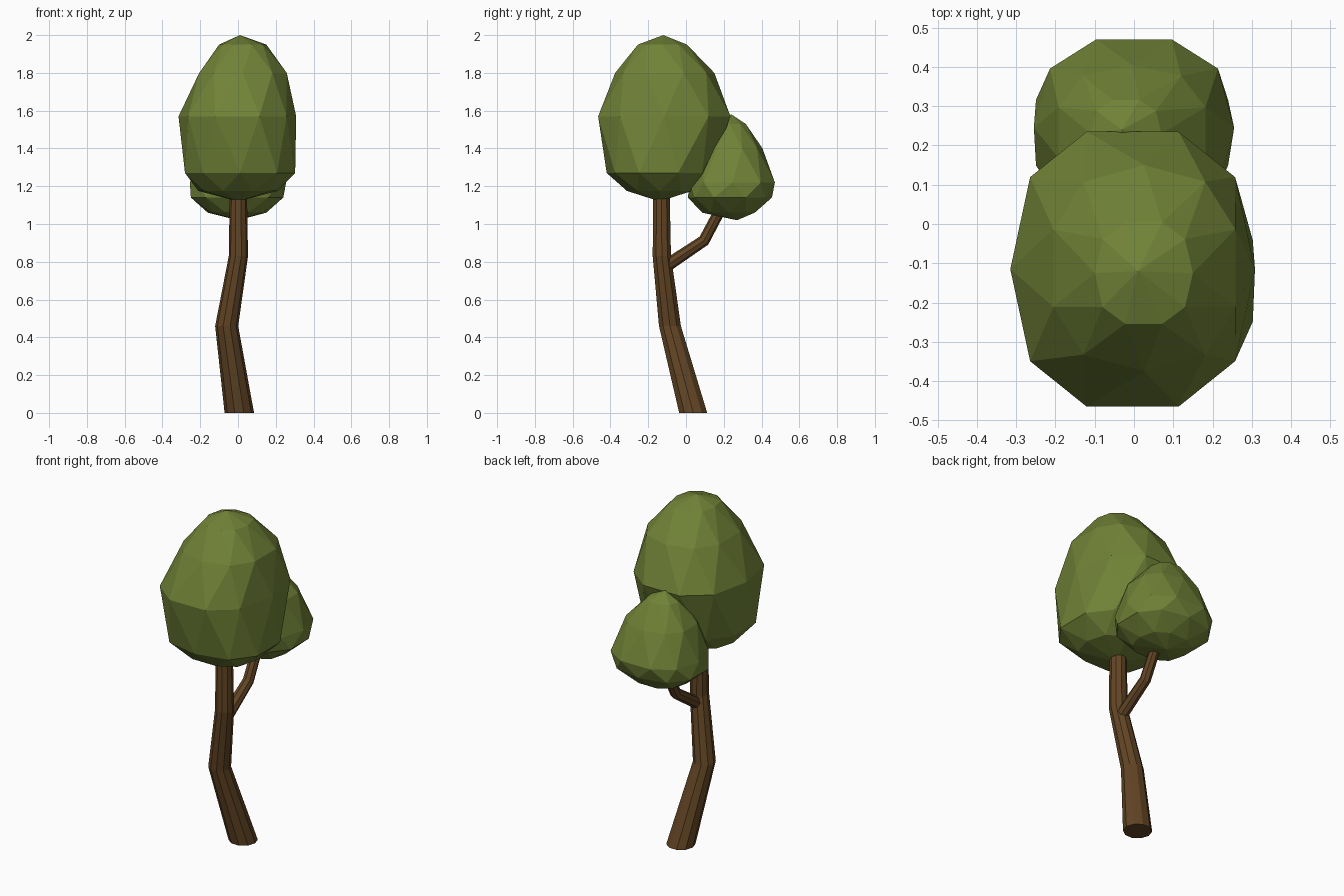
import bpy, bmesh, math
from mathutils import Vector

if "Cube" in bpy.data.objects:
    bpy.data.objects.remove(bpy.data.objects["Cube"])


def material(name, rgb):
    m = bpy.data.materials.new(name)
    m.diffuse_color = (*rgb, 1)
    m.use_nodes = True
    m.node_tree.nodes["Principled BSDF"].inputs["Base Color"].default_value = m.diffuse_color
    return m


LEAF = material("leaf green", (0.165, 0.225, 0.038))
BARK = material("bark brown", (0.125, 0.060, 0.018))


def finish(bm, name, mat):
    bmesh.ops.recalc_face_normals(bm, faces=bm.faces)
    me = bpy.data.meshes.new(name)
    bm.to_mesh(me)
    bm.free()
    me.materials.append(mat)
    ob = bpy.data.objects.new(name, me)
    bpy.context.collection.objects.link(ob)
    return ob


def limb(name, path, sides, level_rings=False):
    """Tapered tube through (x, y, z, radius) points."""
    bm = bmesh.new()
    pts = [Vector(p[:3]) for p in path]
    rings = []
    for i, p in enumerate(pts):
        a, b = pts[max(i - 1, 0)], pts[min(i + 1, len(pts) - 1)]
        n = Vector((0, 0, 1)) if level_rings else (b - a).normalized()
        u = Vector((0, 1, 0)).cross(n).normalized()
        v = n.cross(u)
        ring = []
        for k in range(sides):
            t = math.tau * k / sides
            ring.append(bm.verts.new(p + path[i][3] * (u * math.cos(t) + v * math.sin(t))))
        rings.append(ring)
    for lo, hi in zip(rings, rings[1:]):
        for k in range(sides):
            j = (k + 1) % sides
            bm.faces.new((lo[k], lo[j], hi[j], hi[k]))
    bm.faces.new(rings[0][::-1])
    bm.faces.new(rings[-1])
    return finish(bm, name, BARK)


def crown(name, top, levels, bottom, sides=10, power=2.4):
    """Faceted leaf mass: hull of staggered rings (z, xmin, xmax, ymin, ymax)."""
    bm = bmesh.new()
    bm.verts.new(top)
    bm.verts.new(bottom)

    def sq(c):
        return math.copysign(abs(c) ** (2 / power), c)

    for i, (z, x0, x1, y0, y1) in enumerate(levels):
        for k in range(sides):
            t = math.tau * (k + 0.5 * (i % 2)) / sides
            bm.verts.new(((x0 + x1) / 2 + (x1 - x0) / 2 * sq(math.cos(t)),
                          (y0 + y1) / 2 + (y1 - y0) / 2 * sq(math.sin(t)), z))
    bmesh.ops.convex_hull(bm, input=bm.verts[:])
    bmesh.ops.delete(bm, geom=[v for v in bm.verts if not v.link_faces], context='VERTS')
    return finish(bm, name, LEAF)


# Trunk and side branch
limb("trunk", [(0.007, 0.038, 0, 0.078), (-0.06, -0.085, 0.46, 0.061),
               (0.002, -0.128, 0.83, 0.051), (0.002, -0.13, 1.2, 0.045)], 10, True)
limb("branch", [(0, -0.095, 0.785, 0.034), (0, 0.095, 0.912, 0.031),
                (0, 0.2, 1.11, 0.029)], 8)

# Large and small leaf masses
crown("large_crown", (0.01, -0.12, 2.0),
      [(1.95, -0.10, 0.15, -0.26, 0.01),
       (1.80, -0.215, 0.268, -0.375, 0.15),
       (1.57, -0.315, 0.308, -0.48, 0.25),
       (1.27, -0.293, 0.315, -0.42, 0.13),
       (1.175, -0.21, 0.21, -0.32, 0.04)],
      (0.0, -0.14, 1.12))
crown("small_crown", (-0.03, 0.24, 1.58),
      [(1.53, -0.11, 0.07, 0.14, 0.32),
       (1.40, -0.20, 0.19, 0.06, 0.405),
       (1.22, -0.255, 0.255, 0.01, 0.48),
       (1.14, -0.26, 0.25, 0.01, 0.455),
       (1.06, -0.16, 0.15, 0.08, 0.37)],
      (0.0, 0.27, 1.02))
